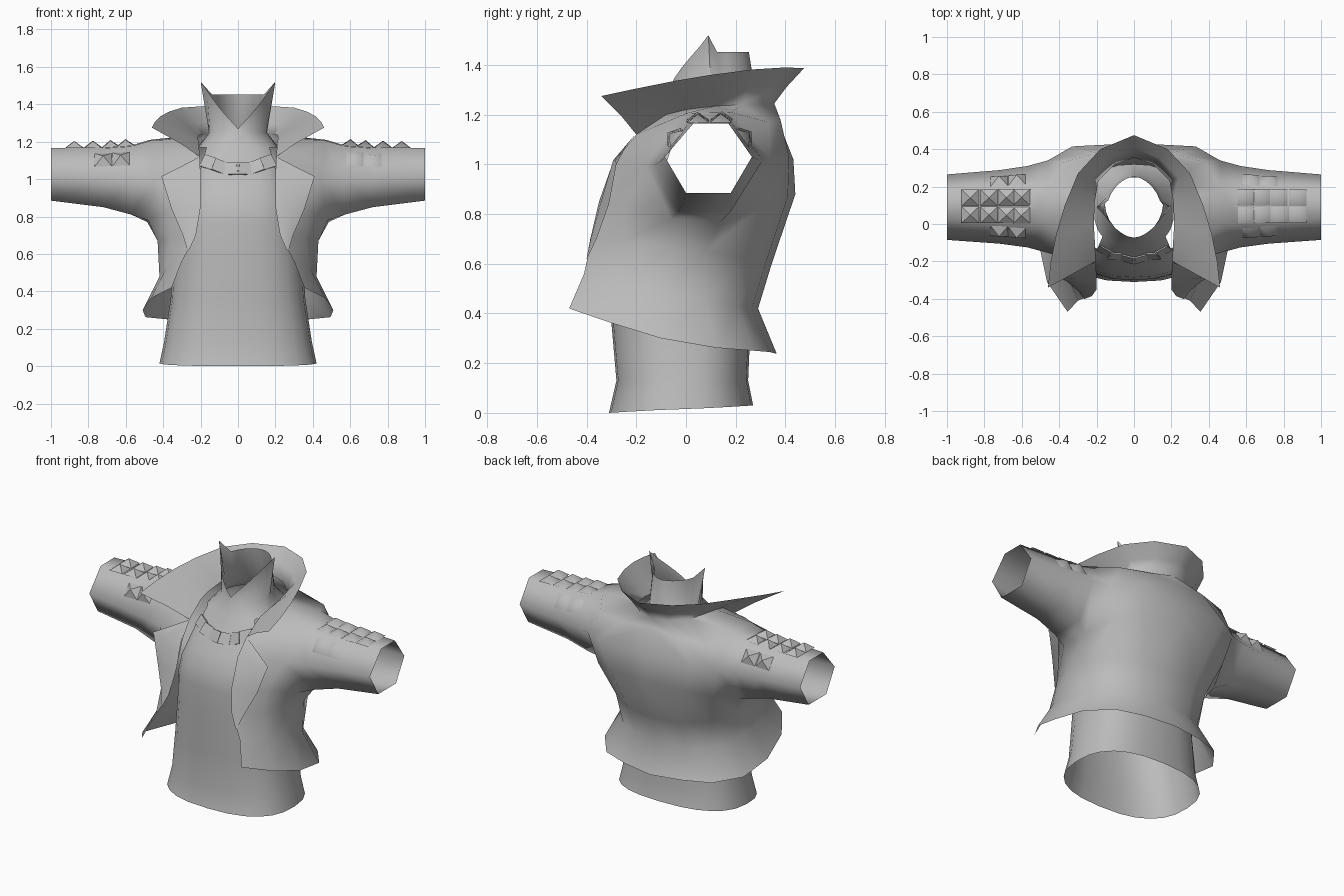
import bpy, bmesh, math
from mathutils import Vector
from mathutils.bvhtree import BVHTree

cube = bpy.data.objects.get("Cube")
if cube:
    bpy.data.objects.remove(cube)

GREY = (0.5, 0.5, 0.5, 1)
grey = bpy.data.materials.new("cloth grey")
grey.use_nodes = True
grey.diffuse_color = GREY
grey.node_tree.nodes["Principled BSDF"].inputs["Base Color"].default_value = GREY


def make(name, verts, faces, mirror=False, angle=60):
    """Mesh object from points and faces, optionally mirrored across x."""
    mesh = bpy.data.meshes.new(name)
    mesh.from_pydata([tuple(v) for v in verts], [], faces)
    bm = bmesh.new()
    bm.from_mesh(mesh)
    bmesh.ops.recalc_face_normals(bm, faces=bm.faces)
    bm.to_mesh(mesh)
    bm.free()
    mesh.materials.append(grey)
    obj = bpy.data.objects.new(name, mesh)
    bpy.context.collection.objects.link(obj)
    if mirror:
        mod = obj.modifiers.new("Mirror", 'MIRROR')
        mod.use_clip = True
        mod.merge_threshold = 0.001
    bpy.ops.object.select_all(action='DESELECT')
    obj.select_set(True)
    bpy.context.view_layer.objects.active = obj
    if angle:
        bpy.ops.object.shade_smooth_by_angle(angle=math.radians(angle))
    return obj


def bulge(v, power):
    return math.copysign(abs(v) ** power, v)


# Shirt: stacked rings (height, half width, front y, back y, roundness), sides open for the arms
SEG = 24
rings = [(0.0, .42, -.31, .27, .8), (.13, .395, -.28, .25, .8), (.36, .36, -.30, .26, .8),
         (.60, .345, -.29, .26, .8), (.76, .335, -.30, .26, .8), (.87, .31, -.285, .26, .75),
         (.97, .27, -.235, .26, .65), (1.06, .24, -.175, .26, .55), (1.17, .215, -.115, .32, .7),
         (1.25, .155, -.08, .285, 1.15)]
verts, faces = [], []
for k, (z, w, yf, yb, power) in enumerate(rings):
    for i in range(SEG):
        a = 2 * math.pi * i / SEG
        s, c = math.sin(a), -math.cos(a)
        y = (yf + yb) / 2 + (yb - yf) / 2 * bulge(c, power)
        verts.append((w * bulge(s, power), y, z + (0.015 * (1 + c) if k == 0 else 0)))
# Pointed neck collar: front notch, side tips, level back
for i in range(SEG):
    a = 2 * math.pi * i / SEG
    t = min(i, SEG - i) / (SEG / 4)
    flare = 1 + 0.33 * t ** 4 if t <= 1 else 0.96
    z = 1.27 + 0.25 * t ** 1.1 if t <= 1 else 1.452
    verts.append((0.15 * bulge(math.sin(a), 1.15) * flare,
                  0.09 - 0.163 * bulge(math.cos(a), 1.15), z))
for r in range(len(rings)):
    for i in range(SEG):
        j = (i + 1) % SEG
        f = (r * SEG + i, r * SEG + j, (r + 1) * SEG + j, (r + 1) * SEG + i)
        mid = sum((Vector(verts[v]) for v in f), Vector()) / 4
        if not (0.84 < mid.z < 1.17 and mid.y > -0.09):
            faces.append(f)
make("shirt", verts, faces)

# Jacket half: each row runs from the front edge round the side to the back centre
arm_front, arm_back = (.44, -.16, 1.0), (.46, .34, 1.02)
collar_start = (.205, -.20, 1.12)
body = [
    [(.355, -.47, .42), (.465, -.31, .365), (.51, -.10, .30), (.495, .12, .262),
     (.375, .275, .25), (.20, .335, .245), (0, .365, .238)],
    [(.30, -.41, .56), (.385, -.27, .52), (.42, -.08, .48), (.405, .08, .45),
     (.305, .205, .43), (.17, .265, .42), (0, .29, .42)],
    [(.225, -.38, .70), (.36, -.26, .69), (.43, -.07, .67), (.41, .08, .65),
     (.335, .235, .62), (.19, .32, .60), (0, .345, .60)],
    [(.20, -.345, .85), (.37, -.24, .83), (.48, -.06, .78), (.485, .14, .77),
     (.41, .31, .83), (.26, .41, .87), (0, .44, .88)],
    [(.20, -.28, 1.02), arm_front, arm_front, arm_back, arm_back,
     (.33, .415, 1.03), (0, .432, 1.02)],
    [collar_start, (.33, -.13, 1.15), (.47, .0, 1.205), (.47, .18, 1.21),
     (.38, .33, 1.17), (.20, .38, 1.18), (0, .365, 1.19)],
    [collar_start, (.21, -.08, 1.20), (.215, .0, 1.22), (.21, .12, 1.235),
     (.19, .23, 1.24), (.10, .32, 1.24), (0, .355, 1.245)],
]
# Wide flared collar grows out of the neckline
outer = [(.46, -.34, 1.275), (.445, -.20, 1.305), (.415, -.05, 1.335), (.37, .10, 1.36),
         (.30, .27, 1.382), (.18, .40, 1.39), (0, .475, 1.387)]
middle = [(a[0] * .57 + b[0] * .43, a[1] * .57 + b[1] * .43, a[2] * .52 + b[2] * .48)
          for a, b in zip(body[6], outer)]
body += [middle, outer]
sleeve = [
    (.57, [(-.03, .81), (.18, .81), (.31, 1.02), (.18, 1.18), (.0, 1.175), (-.125, 1.0)]),
    (.72, [(-.01, .85), (.18, .85), (.288, 1.02), (.18, 1.17), (.01, 1.165), (-.105, 1.01)]),
    (1.0, [(0, .885), (.18, .885), (.265, 1.03), (.17, 1.165), (.03, 1.165), (-.085, 1.03)]),
]
points, index, faces = [], {}, []


def vid(p):
    if p not in index:
        index[p] = len(points)
        points.append(p)
    return index[p]


def add_face(quad):
    ids = list(dict.fromkeys(vid(p) for p in quad))
    if len(ids) > 2:
        faces.append(ids)


for r in range(len(body) - 1):
    for i in range(6):
        if i == 2 and r in (3, 4):      # arm hole
            continue
        add_face((body[r][i], body[r][i + 1], body[r + 1][i + 1], body[r + 1][i]))
loops = [[body[3][2], body[3][3], arm_back, body[5][3], body[5][2], arm_front]]
loops += [[(x, y, z) for y, z in ring] for x, ring in sleeve]
for a, b in zip(loops, loops[1:]):
    for i in range(6):
        j = (i + 1) % 6
        add_face((a[i], a[j], b[j], b[i]))
jacket = make("jacket", points, faces, mirror=True, angle=120)

# Folded lapels tapering into the front edge
lapel = [
    [(.205, -.205, 1.12), (.20, -.29, 1.02), (.20, -.35, .85), (.225, -.385, .70), (.262, -.40, .62)],
    [(.31, -.245, 1.065), (.31, -.295, 1.01), (.285, -.345, .84), (.25, -.383, .70), (.266, -.40, .62)],
    [(.41, -.285, 1.015), (.405, -.28, 1.0), (.355, -.31, .84), (.295, -.36, .70), (.27, -.398, .62)],
]
make("lapels", sum(lapel, []),
     [(r * 5 + i, r * 5 + i + 1, r * 5 + i + 6, r * 5 + i + 5) for r in range(2) for i in range(4)],
     mirror=True)

# Ruffle of small overlapping plates below the neck
for k in range(6):
    t = (k - 2.5) / 2.5
    bpy.ops.mesh.primitive_cube_add(size=1, location=(.158 * t, -.19 + .045 * t * t, 1.055 + .035 * t * t))
    plate = bpy.context.object
    plate.name = f"ruffle_plate_{k + 1}"
    plate.scale = (.078, .008, .07)
    plate.rotation_euler = (-.45, -.4 * t + (.12 if k % 2 else -.12), .3 * t + (.2 if k % 2 else -.2))
    plate.data.materials.append(grey)

# Pyramid studs in four rows laid on the sleeve surface
bm = bmesh.new()
bm.from_mesh(jacket.data)
tree = BVHTree.FromBMesh(bm)
four, two = (.60, .68, .775, .875), (.625, .72)
stud_rows = [(.235, 1.11, two), (.145, 1.18, four), (.045, 1.18, four), (-.05, 1.11, two)]
for side, label, angle in ((1, "left", 180), (-1, "right", 0)):
    verts, faces = [], []
    for y, z, xs in stud_rows:
        for x in xs:
            start = Vector((x, .09, 1.02))
            ray = (Vector((x, y, z)) - start).normalized()
            hit, normal, _, _ = tree.ray_cast(start, ray)
            if hit is None:
                continue
            if normal.dot(ray) < 0:
                normal = -normal
            u = Vector((1, 0, 0))
            u = (u - normal * u.dot(normal)).normalized()
            v = normal.cross(u)
            n = len(verts)
            corners = [hit + u * p * .046 + v * q * .044 + normal * .002
                       for p, q in ((-1, -1), (1, -1), (1, 1), (-1, 1))]
            for p in corners + [hit + normal * .037]:
                verts.append((p.x * side, p.y, p.z))
            faces += [(n + i, n + (i + 1) % 4, n + 4) for i in range(4)]
    make(f"{label}_sleeve_studs", verts, faces, angle=angle)
bm.free()
